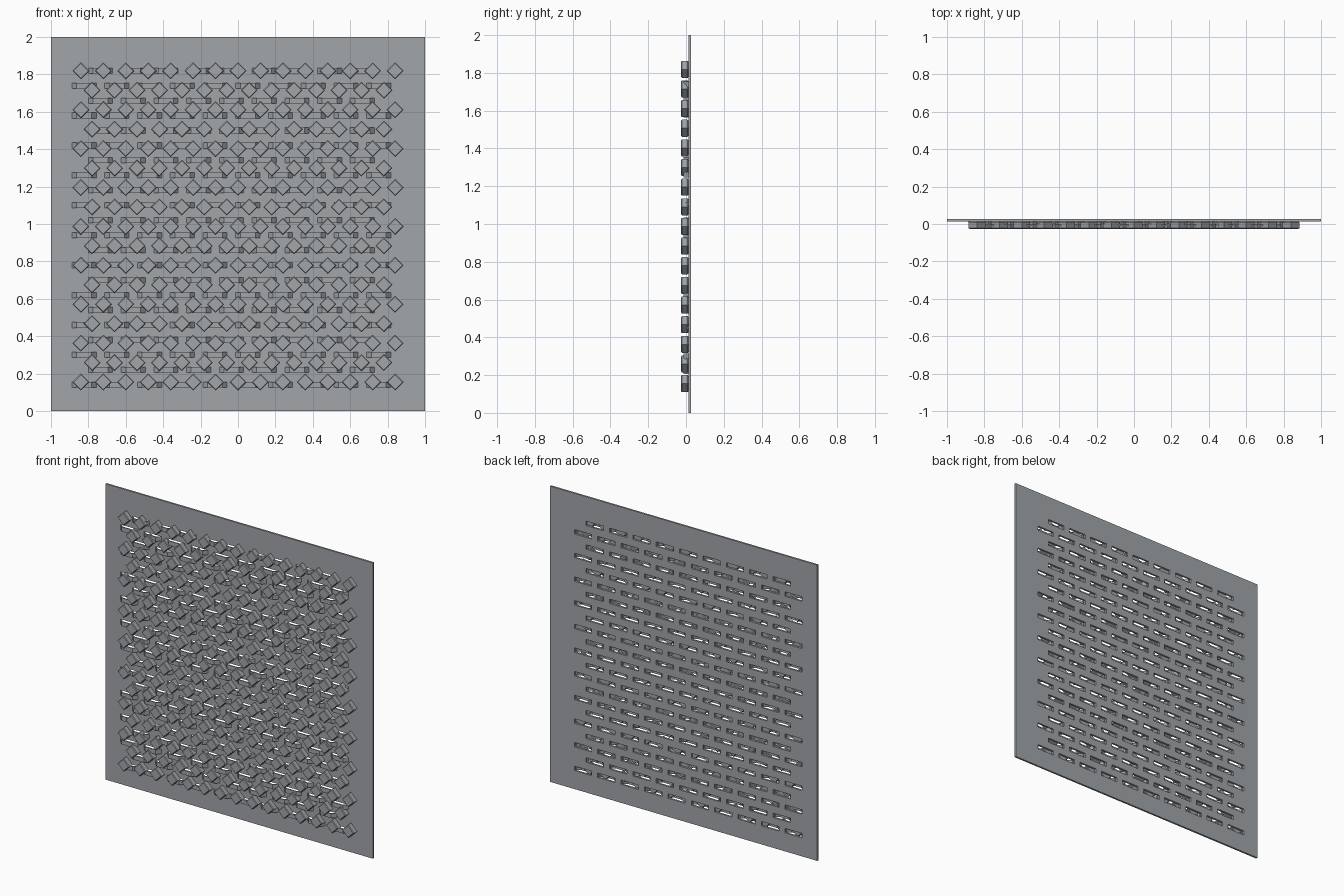
import bpy, bmesh, math
from mathutils import Matrix, Vector

old = bpy.data.objects.get("Cube")
if old:
    bpy.data.objects.remove(old, do_unlink=True)

metal = bpy.data.materials.new("grey metal")
metal.use_nodes = True
colour = (0.36, 0.38, 0.40, 1)
metal.diffuse_color = colour
metal.node_tree.nodes["Principled BSDF"].inputs["Base Color"].default_value = colour


def finish(name, bm):
    bmesh.ops.recalc_face_normals(bm, faces=bm.faces)
    mesh = bpy.data.meshes.new(name)
    bm.to_mesh(mesh)
    bm.free()
    mesh.materials.append(metal)
    obj = bpy.data.objects.new(name, mesh)
    bpy.context.collection.objects.link(obj)
    return obj


def add_box(bm, centre, size, turn=0):
    m = (Matrix.Translation(centre) @ Matrix.Rotation(turn, 4, "Y")
         @ Matrix.Diagonal((*size, 1)))
    return bmesh.ops.create_cube(bm, size=1, matrix=m)["verts"]


FRONT, PLATE, BACK = -0.026, 0.013, 0.026
PITCH, SLOT_W, SLOT_H = 0.175, 0.13, 0.03

# Staggered slot centres: nine in one row, ten in the next
slots = []
for row in range(22):
    count = 9 + row % 2
    start = -0.735 - 0.0875 * (row % 2)
    slots += [(start + PITCH * i, 1.82 - 0.08 * row) for i in range(count)]

# Back plate with the slots cut through
bm = bmesh.new()
add_box(bm, (0, (PLATE + BACK) / 2, 1), (2, BACK - PLATE, 2))
plate = finish("back_plate", bm)
bm = bmesh.new()
for x, z in slots:
    add_box(bm, (x, BACK, z), (SLOT_W, 0.1, SLOT_H))
cutter = finish("slot_cutter", bm)
cutter.hide_render = True
cutter.hide_set(True)
cut = plate.modifiers.new("slots", "BOOLEAN")
cut.object = cutter
cut.solver = "EXACT"
bpy.context.view_layer.objects.active = plate
plate.select_set(True)
bpy.ops.object.modifier_apply(modifier="slots")
bpy.data.objects.remove(cutter, do_unlink=True)

# Raised bridge in front of every slot, bent down to the plate at both ends
bm = bmesh.new()
T = 0.008
half, flat = SLOT_W / 2, SLOT_W / 2 - 0.025
outline = [(-half, PLATE), (-flat, -0.012), (flat, -0.012), (half, PLATE),
           (half - T, PLATE), (flat - T / 2, T - 0.012),
           (T / 2 - flat, T - 0.012), (T - half, PLATE)]
for x, z in slots:
    low = [bm.verts.new((x + u, y, z - SLOT_H / 2)) for u, y in outline]
    face = bm.faces.new(low)
    top = bmesh.ops.extrude_face_region(bm, geom=[face])["geom"]
    bmesh.ops.translate(bm, vec=Vector((0, 0, SLOT_H)),
                        verts=[v for v in top if isinstance(v, bmesh.types.BMVert)])
finish("slot_bridges", bm)

# Staggered rows of diamond studs with softened edges
bm = bmesh.new()
for row in range(17):
    count = 15 - row % 2
    for i in range(count):
        x = (i - (count - 1) / 2) * 0.12
        add_box(bm, (x, (FRONT + PLATE) / 2, 0.155 + 0.104 * row),
                (0.064, PLATE - FRONT, 0.064), math.pi / 4)
rims = [e for e in bm.edges if abs(e.verts[0].co.y - e.verts[1].co.y) < 0.001]
bmesh.ops.bevel(bm, geom=rims, offset=0.004, segments=1, affect="EDGES")
finish("diamond_studs", bm)
